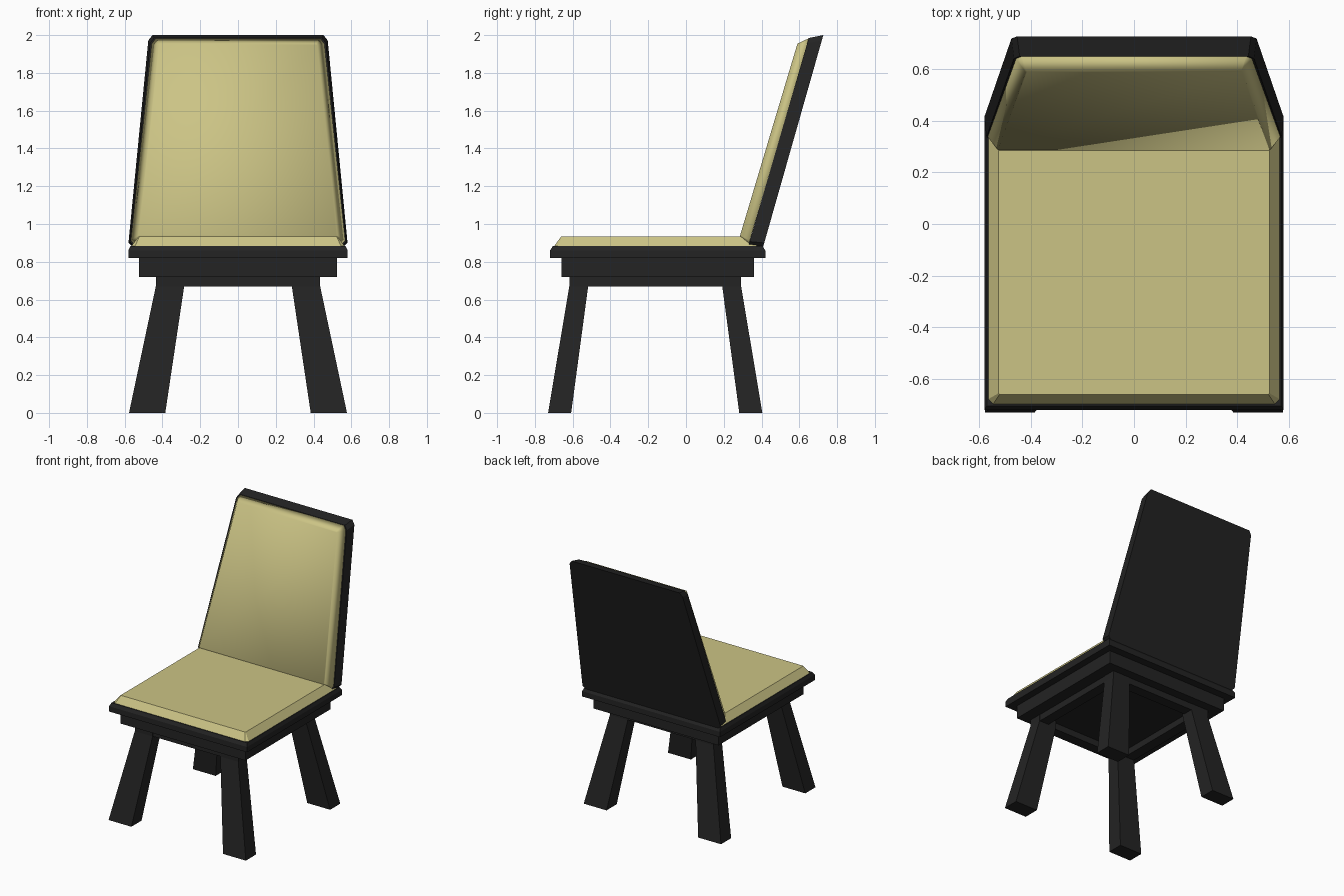
import bpy, bmesh

if "Cube" in bpy.data.objects:
    bpy.data.objects.remove(bpy.data.objects["Cube"])

def material(name, rgb):
    m = bpy.data.materials.new(name)
    m.diffuse_color = (*rgb, 1)
    m.use_nodes = True
    m.node_tree.nodes["Principled BSDF"].inputs["Base Color"].default_value = m.diffuse_color
    return m

BLACK = material("black_wood", (0.017, 0.017, 0.017))
YELLOW = material("pale_yellow_fabric", (0.60, 0.55, 0.235))
CY = -0.163  # centre of the base in y

def loft(name, rings, mat, closed=False, smooth=False):
    """Skin equal-length point rings; capped, or joined end to start when closed."""
    bm = bmesh.new()
    rows = [[bm.verts.new(p) for p in r] for r in rings]
    n = len(rows[0])
    pairs = list(zip(rows, rows[1:])) + ([(rows[-1], rows[0])] if closed else [])
    for a, b in pairs:
        for i in range(n):
            j = (i + 1) % n
            bm.faces.new((a[i], a[j], b[j], b[i]))
    if not closed:
        bm.faces.new(rows[0][::-1])
        bm.faces.new(rows[-1])
    bmesh.ops.recalc_face_normals(bm, faces=bm.faces[:])
    for f in bm.faces:
        f.smooth = smooth
    me = bpy.data.meshes.new(name)
    bm.to_mesh(me)
    bm.free()
    me.materials.append(mat)
    ob = bpy.data.objects.new(name, me)
    bpy.context.collection.objects.link(ob)
    return ob

def rect(x0, x1, y0, y1, z):
    return [(x0, y0, z), (x1, y0, z), (x1, y1, z), (x0, y1, z)]

def cut_rect(w, y0, y1, z, c):
    """Rectangle with clipped corners."""
    return [(-w + c, y0, z), (w - c, y0, z), (w, y0 + c, z), (w, y1 - c, z),
            (w - c, y1, z), (-w + c, y1, z), (-w, y1 - c, z), (-w, y0 + c, z)]

def back_outline(w0, w1, z0, z1, y0, y1, c=0.022):
    """Tapered, leaning outline with clipped corners."""
    half = [(w0 - c, z0), (w0, z0 + c), (w1, z1 - 1.3 * c), (w1 - c, z1)]
    pts = half + [(-x, z) for x, z in reversed(half)]
    return [(x, y0 + (y1 - y0) * (z - z0) / (z1 - z0), z) for x, z in pts]

# Splayed legs with a short straight top
for sx, side in ((-1, "left"), (1, "right")):
    for sy, end in ((-1, "front"), (1, "back")):
        rings = []
        for z, xa, xb, ya, yb in ((0, .385, .577, .445, .567),
                                  (.67, .285, .435, .355, .455),
                                  (.73, .285, .435, .355, .455)):
            rings.append(rect(sx * xa, sx * xb, CY + sy * ya, CY + sy * yb, z))
        loft(f"{end}_{side}_leg", rings, BLACK)

# Open apron frame between the leg tops
def frame_ring(inset, z):
    return rect(-.433 + inset, .433 - inset, CY - .453 + inset, CY + .453 - inset, z)
loft("apron_frame", [frame_ring(0, .67), frame_ring(0, .73),
                     frame_ring(.08, .73), frame_ring(.08, .67)], BLACK, closed=True)

# Stepped seat base
loft("seat_support", [rect(-.525, .525, -.66, .36, z) for z in (.72, .83)], BLACK)
loft("seat_board", [rect(-.58, .58, -.72, .42, .82), rect(-.58, .58, -.72, .42, .86),
                    rect(-.57, .57, -.705, .405, .883)], BLACK)

# Seat cushion with sloped edges
loft("seat_cushion", [cut_rect(.567, -.70, .395, .88, .02),
                      cut_rect(.525, -.66, .335, .935, .004)], YELLOW)

# Leaning backrest board and its cushion
loft("backrest_board", [back_outline(.572, .465, .885, 1.985, .33, .65),
                        back_outline(.58, .475, .878, 2.0, .408, .727)], BLACK)
loft("backrest_cushion", [back_outline(.527, .42, .935, 1.955, .285, .59, .006),
                          back_outline(.567, .457, .89, 1.983, .331, .65)],
     YELLOW, smooth=True)
